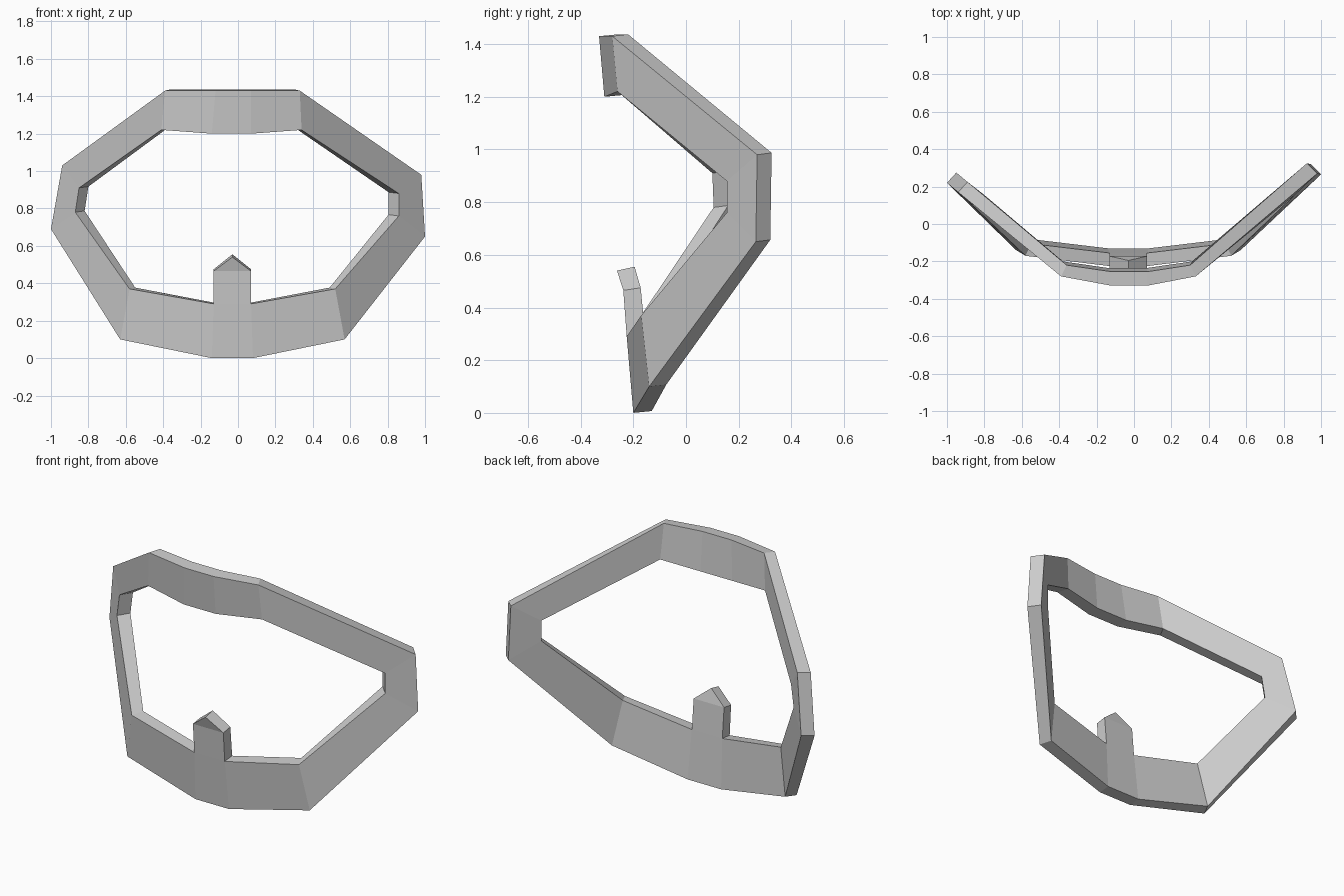
import bpy, bmesh

if "Cube" in bpy.data.objects:
    bpy.data.objects.remove(bpy.data.objects["Cube"])

# Front rim stations, clockwise from top left: outer point, inner point, thickness shift
STATIONS = [
    ((-0.39, -0.28, 1.43), (-0.41, -0.26, 1.22), (0.03, 0.06)),
    ((-0.12, -0.33, 1.43), (-0.14, -0.31, 1.20), (0.0, 0.075)),
    ((0.07, -0.33, 1.43), (0.07, -0.31, 1.20), (0.0, 0.075)),
    ((0.33, -0.28, 1.43), (0.34, -0.26, 1.22), (-0.03, 0.06)),
    ((0.98, 0.27, 0.98), (0.86, 0.155, 0.88), (-0.055, 0.055)),
    ((1.00, 0.265, 0.65), (0.86, 0.155, 0.76), (-0.055, 0.055)),
    ((0.57, -0.14, 0.10), (0.52, -0.17, 0.37), (-0.03, 0.065)),
    ((0.08, -0.20, 0.00), (0.07, -0.225, 0.29), (0.0, 0.07)),
    ((-0.14, -0.20, 0.00), (-0.13, -0.225, 0.29), (0.0, 0.07)),
    ((-0.63, -0.14, 0.10), (-0.58, -0.17, 0.37), (0.03, 0.065)),
    ((-1.00, 0.22, 0.69), (-0.87, 0.105, 0.78), (0.05, 0.055)),
    ((-0.94, 0.17, 1.03), (-0.85, 0.10, 0.91), (0.05, 0.055)),
]
TAB_SECTION = 7   # bottom centre section that carries the tab

bm = bmesh.new()

# Wrapped angular band: four corner vertices per station
rings = []
for outer, inner, (dx, dy) in STATIONS:
    back = lambda p: (p[0] + dx, p[1] + dy, p[2] + 0.007)
    rings.append([bm.verts.new(p) for p in (outer, inner, back(inner), back(outer))])
for i, a in enumerate(rings):
    b = rings[(i + 1) % len(rings)]
    for k in range(4):
        if i == TAB_SECTION and k == 1:
            continue          # opening where the tab grows out
        j = (k + 1) % 4
        bm.faces.new((a[k], a[j], b[j], b[k]))

# Pointed tab rising from the bottom centre, leaning forward at its tip
right, left = rings[TAB_SECTION], rings[TAB_SECTION + 1]
rf, rb, lf, lb = right[1], right[2], left[1], left[2]
srf, srb, slf, slb, tip_f, tip_b = [bm.verts.new(p) for p in (
    (0.07, -0.238, 0.465), (0.07, -0.172, 0.475),
    (-0.13, -0.238, 0.465), (-0.13, -0.172, 0.475),
    (-0.03, -0.262, 0.54), (-0.03, -0.195, 0.555))]
for f in ((rf, lf, slf, srf), (rb, lb, slb, srb),
          (rf, rb, srb, srf), (lf, lb, slb, slf),
          (srf, slf, tip_f), (srb, slb, tip_b),
          (srf, srb, tip_b, tip_f), (slf, slb, tip_b, tip_f)):
    bm.faces.new(f)

bmesh.ops.recalc_face_normals(bm, faces=bm.faces)
mesh = bpy.data.meshes.new("band_frame")
bm.to_mesh(mesh)
bm.free()

grey = bpy.data.materials.new("light grey")
grey.diffuse_color = (0.6, 0.6, 0.6, 1.0)
grey.use_nodes = True
grey.node_tree.nodes["Principled BSDF"].inputs["Base Color"].default_value = grey.diffuse_color
mesh.materials.append(grey)
frame = bpy.data.objects.new("band_frame", mesh)
bpy.context.collection.objects.link(frame)
